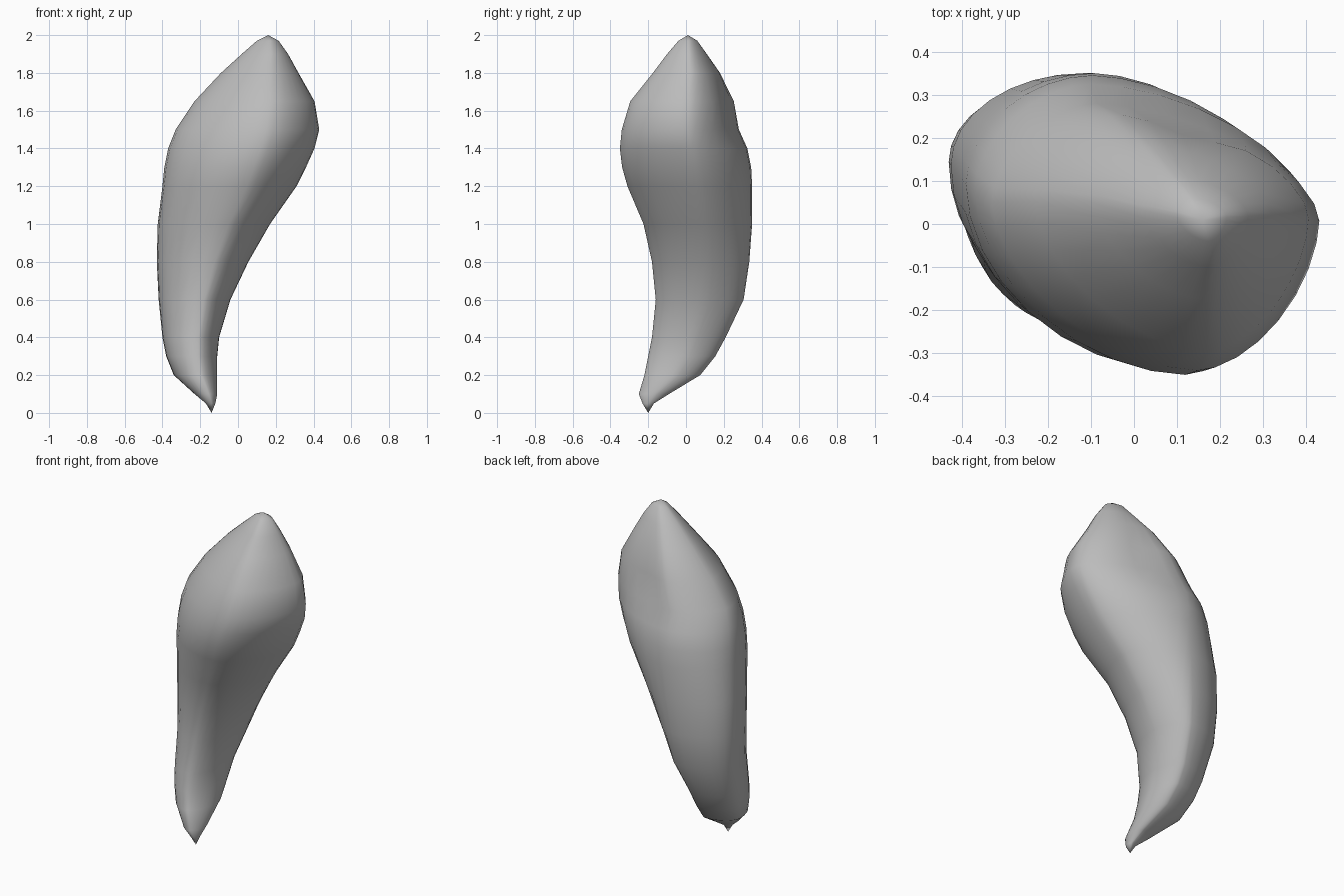
import bpy
import bmesh
from math import sin, cos, pi, exp
from mathutils import Vector

SIDES = 32

# Cross-sections from the pinched tip to the crown:
# height, left edge, right edge, front edge, back edge
SECTIONS = [
    (.05, -.17, -.12, -.23, -.17),
    (.10, -.23, -.11, -.25, -.09),
    (.20, -.34, -.11, -.22, .075),
    (.30, -.38, -.11, -.20, .155),
    (.40, -.40, -.10, -.18, .21),
    (.60, -.42, -.04, -.16, .305),
    (.80, -.43, .055, -.18, .335),
    (1.0, -.425, .17, -.225, .35),
    (1.2, -.40, .31, -.31, .35),
    (1.3, -.39, .36, -.338, .345),
    (1.4, -.37, .405, -.35, .325),
    (1.5, -.33, .43, -.34, .28),
    (1.65, -.23, .405, -.295, .255),
    (1.8, -.09, .32, -.175, .18),
    (1.9, .02, .265, -.10, .11),
    (1.97, .10, .215, -.04, .06),
]
TIP = Vector((-.14, -.20, 0))
CROWN = Vector((.16, .01, 2))


def make_material(name, colour):
    mat = bpy.data.materials.new(name)
    mat.use_nodes = True
    mat.diffuse_color = colour
    mat.node_tree.nodes["Principled BSDF"].inputs["Base Color"].default_value = colour
    return mat


def mix(a, b, t):
    return a + (b - a) * t


def clamp(value, low, high):
    return max(low, min(high, value))


def section_point(section, angle):
    """Point on a lopsided oval: four quarter arcs joining its extremes."""
    z, left, right, front, back = section
    c, s = cos(angle), sin(angle)
    # The back ridge drifts across the body with height
    ridge = clamp(.95 - .43 * z, .32, .7)
    cx = mix(left, right, ridge if s > 0 else .63)
    cy = mix(front, back, .56 if c > 0 else .63)
    # The right-hand side is flatter; the left flattens towards the crown
    power = 1.18 if c > 0 else 1 + .2 * clamp(2.5 * z - 2.9, 0, 1)
    x = mix(cx, right if c > 0 else left, abs(c) ** power)
    y = mix(cy, back if s > 0 else front, abs(s) ** power)
    return Vector((x, y, z))


def add_fold(point):
    """Press a shallow hollow into the upper back."""
    distance = (point - Vector((.13, .23, 1.62))).length
    point.y -= .03 * exp(-(distance / .1) ** 2)
    return point


def build_body(name, material):
    bm = bmesh.new()
    rings = []
    for section in SECTIONS:
        ring = [bm.verts.new(add_fold(section_point(section, 2 * pi * i / SIDES)))
                for i in range(SIDES)]
        rings.append(ring)

    # Skin between neighbouring sections
    for lower, upper in zip(rings, rings[1:]):
        for i in range(SIDES):
            j = (i + 1) % SIDES
            bm.faces.new((lower[i], lower[j], upper[j], upper[i]))

    # Closed ends
    tip, crown = bm.verts.new(TIP), bm.verts.new(CROWN)
    for i in range(SIDES):
        j = (i + 1) % SIDES
        bm.faces.new((tip, rings[0][j], rings[0][i]))
        bm.faces.new((crown, rings[-1][i], rings[-1][j]))

    bmesh.ops.recalc_face_normals(bm, faces=bm.faces[:])
    mesh = bpy.data.meshes.new(name)
    bm.to_mesh(mesh)
    bm.free()
    mesh.materials.append(material)
    obj = bpy.data.objects.new(name, mesh)
    bpy.context.collection.objects.link(obj)
    return obj


# Remove the default object
default = bpy.data.objects.get("Cube")
if default:
    bpy.data.objects.remove(default, do_unlink=True)

# Curved organic body
grey = make_material("plain grey", (.5, .5, .5, 1))
body = build_body("curved_body", grey)
bpy.ops.object.select_all(action="DESELECT")
body.select_set(True)
bpy.context.view_layer.objects.active = body
bpy.ops.object.shade_smooth_by_angle(angle=pi / 4)
